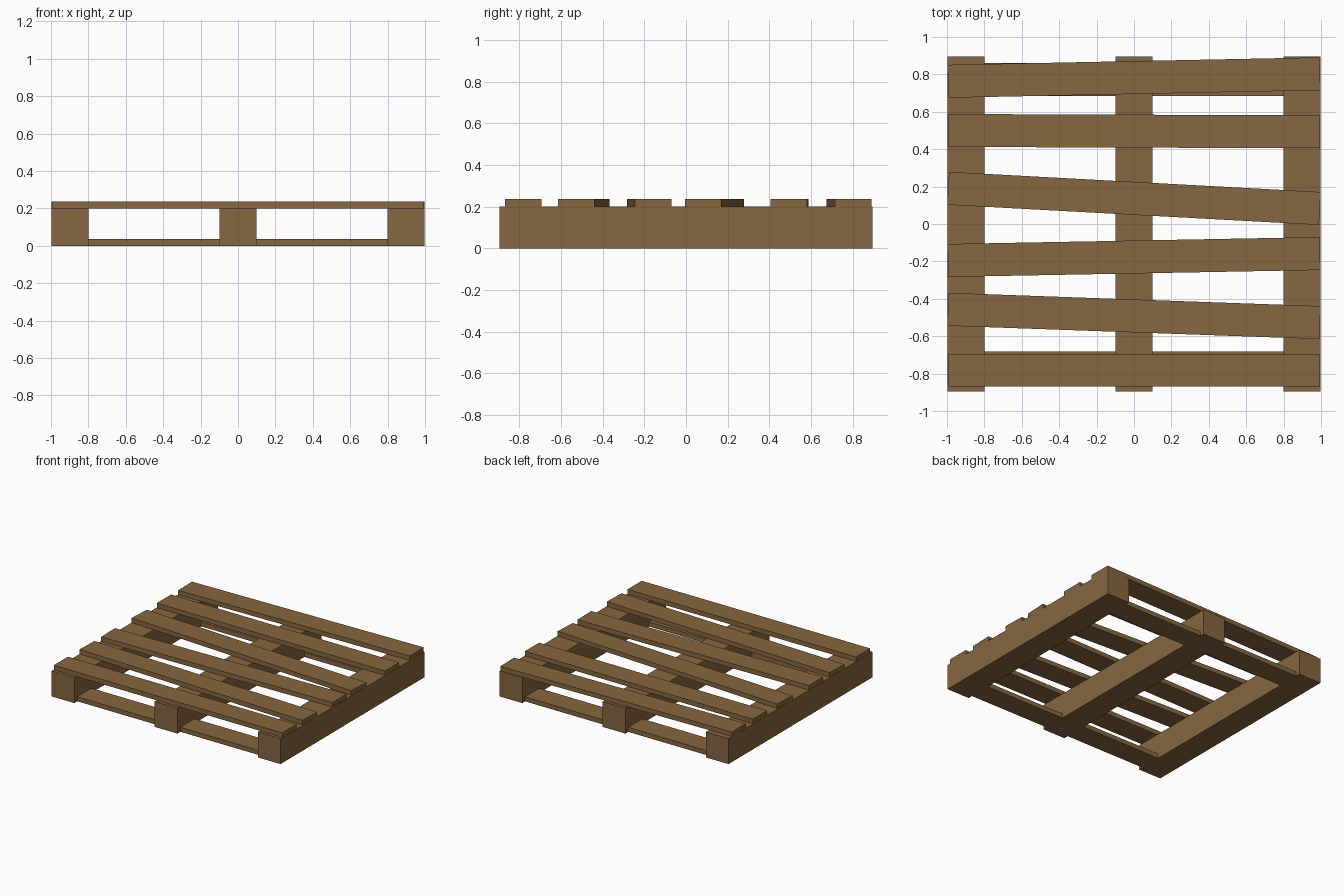
import bpy, bmesh, math
from mathutils import Matrix

if "Cube" in bpy.data.objects:
    bpy.data.objects.remove(bpy.data.objects["Cube"])

wood = bpy.data.materials.new("wood")
wood.diffuse_color = (0.24, 0.135, 0.05, 1)
wood.use_nodes = True
wood.node_tree.nodes["Principled BSDF"].inputs["Base Color"].default_value = wood.diffuse_color


def box(name, centre, size, turn=0.0):
    """Flat-faced board, rotated about z by turn."""
    bm = bmesh.new()
    bmesh.ops.create_cube(bm, size=1, matrix=Matrix.Diagonal((*size, 1)))
    mesh = bpy.data.meshes.new(name)
    bm.to_mesh(mesh)
    bm.free()
    mesh.materials.append(wood)
    obj = bpy.data.objects.new(name, mesh)
    obj.location = centre
    obj.rotation_euler.z = turn
    bpy.context.collection.objects.link(obj)
    return obj


BEAM_H, BOARD_H, BOARD_W = 0.2, 0.036, 0.176

# three long beams running front to back
for side, x in (("left", -0.898), ("middle", 0), ("right", 0.898)):
    box(f"{side}_beam", (x, 0, BEAM_H / 2), (0.198, 1.79, BEAM_H))

# bottom boards, fitted between the beams
for end, y in (("front", -0.77), ("back", 0.772)):
    for side, x in (("left", -0.449), ("right", 0.449)):
        box(f"{end}_{side}_bottom_board", (x, y, BOARD_H / 2),
            (0.7, BOARD_W, BOARD_H))

# crooked top planks: centre y at the left and right ends
planks = [(-0.782, -0.782), (-0.456, -0.527), (-0.195, -0.158),
          (0.191, 0.083), (0.500, 0.493), (0.763, 0.803)]
for i, (yl, yr) in enumerate(planks, 1):
    box(f"top_plank_{i}", (0, (yl + yr) / 2, BEAM_H + BOARD_H / 2),
        (1.99, BOARD_W, BOARD_H), math.atan2(yr - yl, 1.99))
